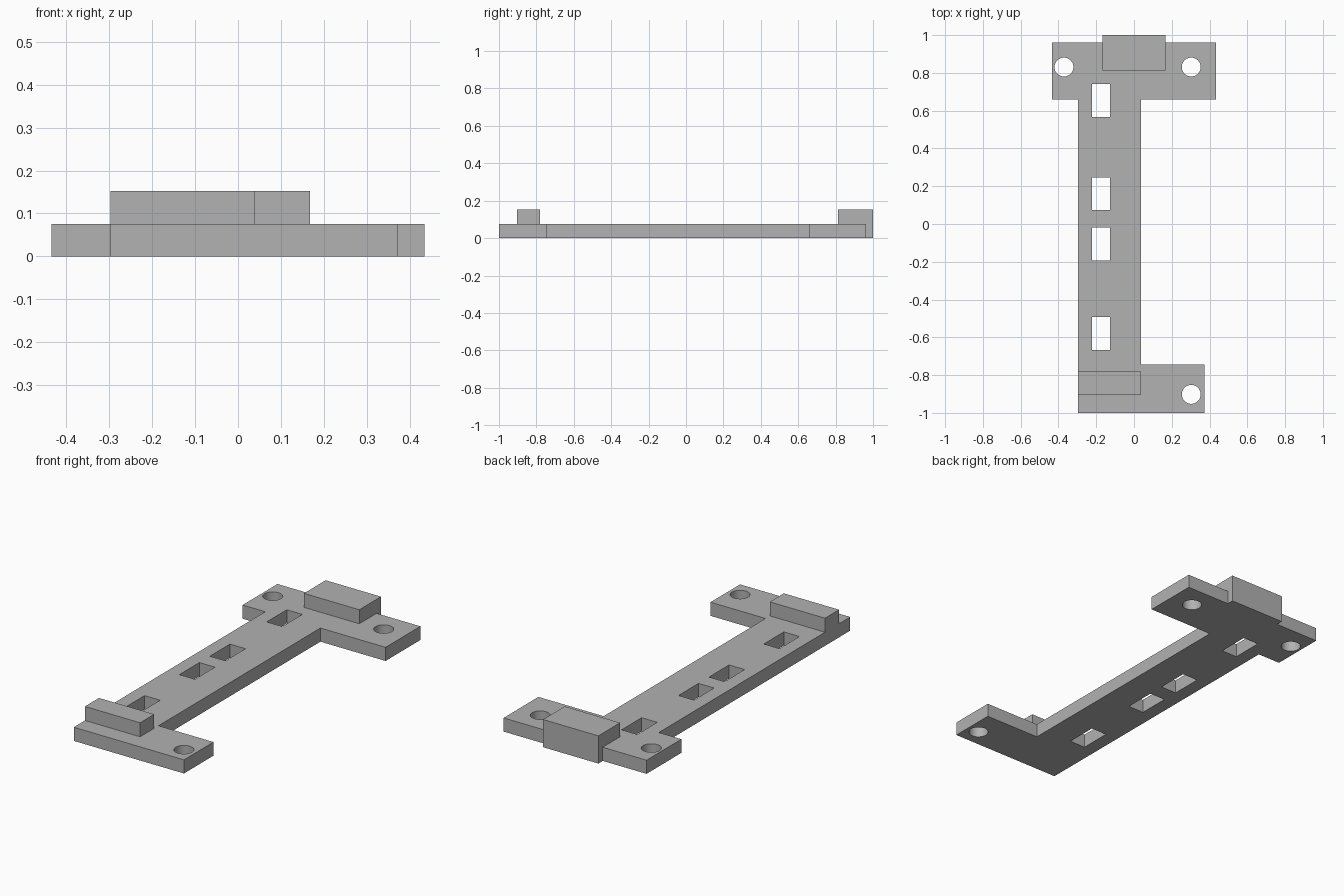
import bpy
import bmesh
from mathutils import Matrix

cube = bpy.data.objects.get("Cube")
if cube:
    bpy.data.objects.remove(cube, do_unlink=True)

T = 0.075      # plate thickness
TOP = 0.152    # top of the raised blocks

grey = bpy.data.materials.new("matte_grey")
grey.use_nodes = True
grey.diffuse_color = (0.445, 0.445, 0.445, 1)
grey.node_tree.nodes["Principled BSDF"].inputs["Base Color"].default_value = grey.diffuse_color


def make_object(name, bm):
    bmesh.ops.recalc_face_normals(bm, faces=bm.faces)
    mesh = bpy.data.meshes.new(name)
    bm.to_mesh(mesh)
    bm.free()
    mesh.materials.append(grey)
    obj = bpy.data.objects.new(name, mesh)
    bpy.context.collection.objects.link(obj)
    return obj


def prism(bm, outline, z0, z1):
    """Extrude a flat outline from z0 up to z1."""
    face = bm.faces.new([bm.verts.new((x, y, z0)) for x, y in outline])
    up = bmesh.ops.extrude_face_region(bm, geom=[face])["geom"]
    verts = [v for v in up if isinstance(v, bmesh.types.BMVert)]
    bmesh.ops.translate(bm, verts=verts, vec=(0, 0, z1 - z0))


def rect(x0, x1, y0, y1):
    return [(x0, y0), (x1, y0), (x1, y1), (x0, y1)]


# Flat bracket plate: front foot, long stem, rear crossbar and its tab
bm = bmesh.new()
prism(bm, [
    (-0.297, -1), (0.372, -1), (0.372, -0.744), (0.038, -0.744),
    (0.038, 0.66), (0.434, 0.66), (0.434, 0.962), (0.168, 0.962),
    (0.168, 1), (-0.168, 1), (-0.168, 0.962), (-0.434, 0.962),
    (-0.434, 0.66), (-0.297, 0.66)], 0, T)
plate = make_object("bracket_plate", bm)

# Cutter: four slots along the stem and three round screw holes
bm = bmesh.new()
for y in (0.653, 0.16, -0.105, -0.58):
    prism(bm, rect(-0.222, -0.127, y - 0.087, y + 0.087), -0.1, 0.2)
for x, y in ((-0.371, 0.831), (0.303, 0.831), (0.303, -0.902)):
    bmesh.ops.create_cone(bm, cap_ends=True, segments=48, radius1=0.05, radius2=0.05,
                          depth=0.3, matrix=Matrix.Translation((x, y, 0.05)))
cutter = make_object("hole_cutter", bm)
cutter.hide_render = True

cut = plate.modifiers.new("holes", "BOOLEAN")
cut.operation = "DIFFERENCE"
cut.solver = "EXACT"
cut.object = cutter
bpy.ops.object.select_all(action="DESELECT")
bpy.context.view_layer.objects.active = plate
plate.select_set(True)
bpy.ops.object.modifier_apply(modifier=cut.name)
bpy.data.objects.remove(cutter, do_unlink=True)
bpy.ops.object.shade_smooth_by_angle()

# Raised blocks at both ends
for name, outline in (("rear_block", rect(-0.168, 0.168, 0.812, 1)),
                      ("front_ridge", rect(-0.297, 0.038, -0.903, -0.781))):
    bm = bmesh.new()
    prism(bm, outline, T, TOP)
    make_object(name, bm)
